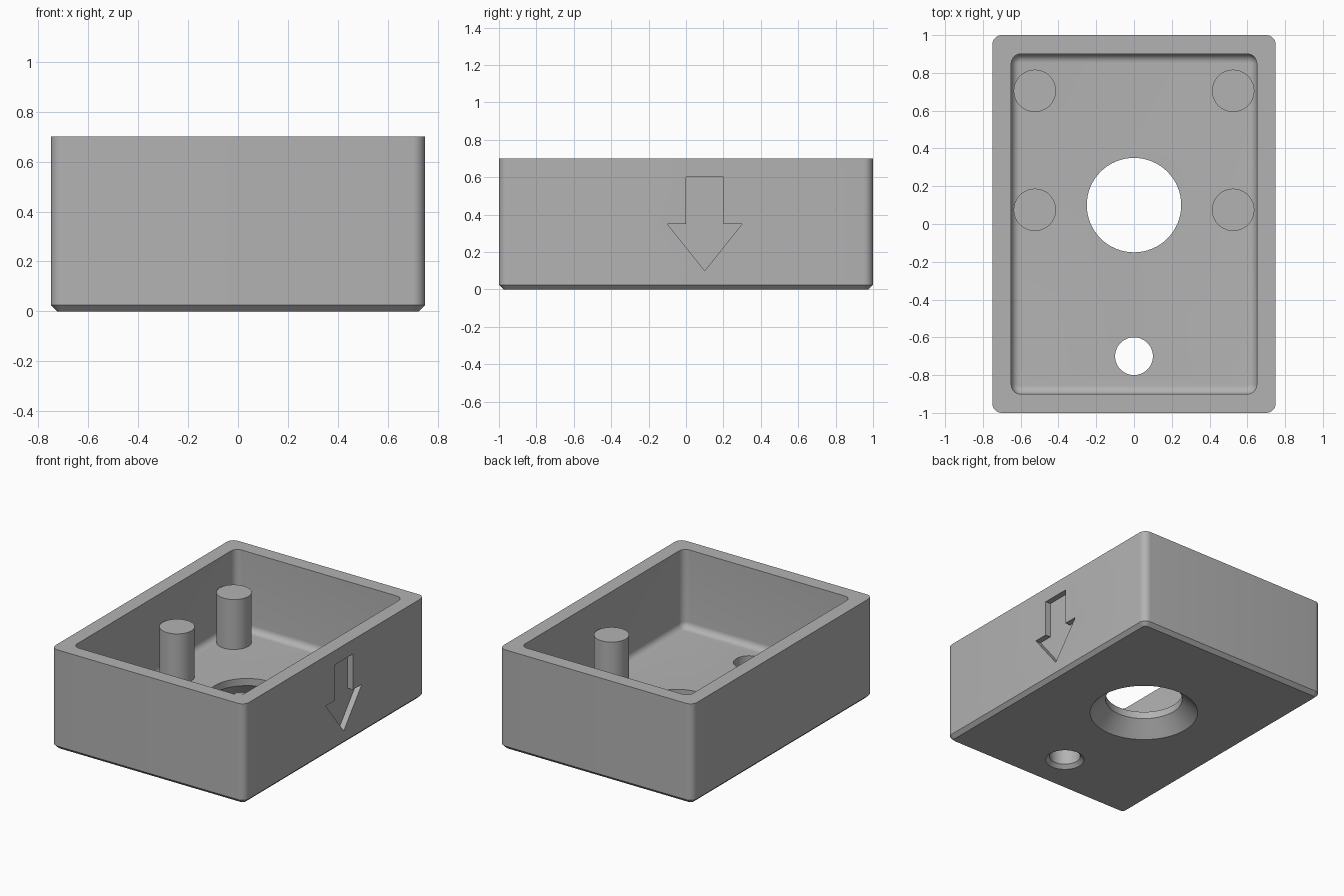
import bpy, bmesh, math

cube = bpy.data.objects.get("Cube")
if cube:
    bpy.data.objects.remove(cube, do_unlink=True)

HALF_X, HALF_Y, HEIGHT = 0.75, 1.0, 0.7
WALL, FLOOR, CORNER, CHAMFER, FILLET = 0.1, 0.15, 0.05, 0.025, 0.045

grey = bpy.data.materials.new("plain_grey")
grey.use_nodes = True
colour = (0.45, 0.45, 0.45, 1)
grey.diffuse_color = colour
grey.node_tree.nodes["Principled BSDF"].inputs["Base Color"].default_value = colour


def loft(name, rings):
    """Skin a stack of equal-length point rings and cap both ends."""
    bm = bmesh.new()
    loops = [[bm.verts.new(p) for p in ring] for ring in rings]
    n = len(loops[0])
    for a, b in zip(loops, loops[1:]):
        for i in range(n):
            j = (i + 1) % n
            bm.faces.new((a[i], a[j], b[j], b[i]))
    bm.faces.new(loops[0][::-1])
    bm.faces.new(loops[-1])
    bmesh.ops.recalc_face_normals(bm, faces=bm.faces)
    mesh = bpy.data.meshes.new(name)
    bm.to_mesh(mesh)
    bm.free()
    mesh.materials.append(grey)
    obj = bpy.data.objects.new(name, mesh)
    bpy.context.collection.objects.link(obj)
    return obj


def rounded_ring(inset, radius, z, steps=8):
    cx, cy = HALF_X - inset - radius, HALF_Y - inset - radius
    ring = []
    for k, (sx, sy) in enumerate(((1, 1), (-1, 1), (-1, -1), (1, -1))):
        for s in range(steps + 1):
            a = math.pi / 2 * (k + s / steps)
            ring.append((sx * cx + radius * math.cos(a), sy * cy + radius * math.sin(a), z))
    return ring


def turned(name, x, y, profile, sides=64):
    turn = [2 * math.pi * i / sides for i in range(sides)]
    return loft(name, [[(x + r * math.cos(a), y + r * math.sin(a), z) for a in turn]
                       for r, z in profile])


def activate(obj):
    bpy.ops.object.select_all(action='DESELECT')
    obj.select_set(True)
    bpy.context.view_layer.objects.active = obj


def cut(obj, cutter):
    cutter.hide_render = True
    mod = obj.modifiers.new("cut", 'BOOLEAN')
    mod.operation, mod.solver, mod.object = 'DIFFERENCE', 'EXACT', cutter
    activate(obj)
    bpy.ops.object.modifier_apply(modifier=mod.name)
    bpy.data.objects.remove(cutter, do_unlink=True)


def smooth(obj):
    activate(obj)
    bpy.ops.object.shade_smooth_by_angle(angle=math.radians(30))


# Open tray: chamfered base, upright walls, flat rim, filleted cavity
rings = [rounded_ring(CHAMFER, CORNER - CHAMFER, 0),
         rounded_ring(0, CORNER, CHAMFER),
         rounded_ring(0, CORNER, HEIGHT),
         rounded_ring(WALL, CORNER, HEIGHT)]
for s in range(9):
    a = math.pi / 2 * s / 8
    step = FILLET * (1 - math.cos(a))
    rings.append(rounded_ring(WALL + step, CORNER - step, FLOOR + FILLET * (1 - math.sin(a))))
tray = loft("tray", rings)

# Countersunk holes through the floor
cut(tray, turned("large_hole", 0, 0.1, [(0.36, -0.01), (0.25, 0.1), (0.25, 0.3)]))
cut(tray, turned("small_hole", 0, -0.7, [(0.135, -0.01), (0.1, 0.025), (0.1, 0.3)]))

# Engraved arrow on the side wall, pointing down
half_arrow = [(0.1, 0.6), (0.1, 0.35), (0.2, 0.35), (0, 0.1)]
outline = half_arrow + [(-y, z) for y, z in half_arrow[-2::-1]]
cut(tray, loft("arrow", [[(x, 0.1 + y, z) for y, z in outline]
                         for x in (HALF_X - 0.04, HALF_X + 0.1)]))
smooth(tray)

# Four support posts
for end, y in (("rear", 0.705), ("front", 0.075)):
    for side, x in (("left", 0.525), ("right", -0.525)):
        post = turned(f"{end}_{side}_post", x, y, [(0.112, FLOOR - 0.05), (0.112, 0.5)])
        smooth(post)
